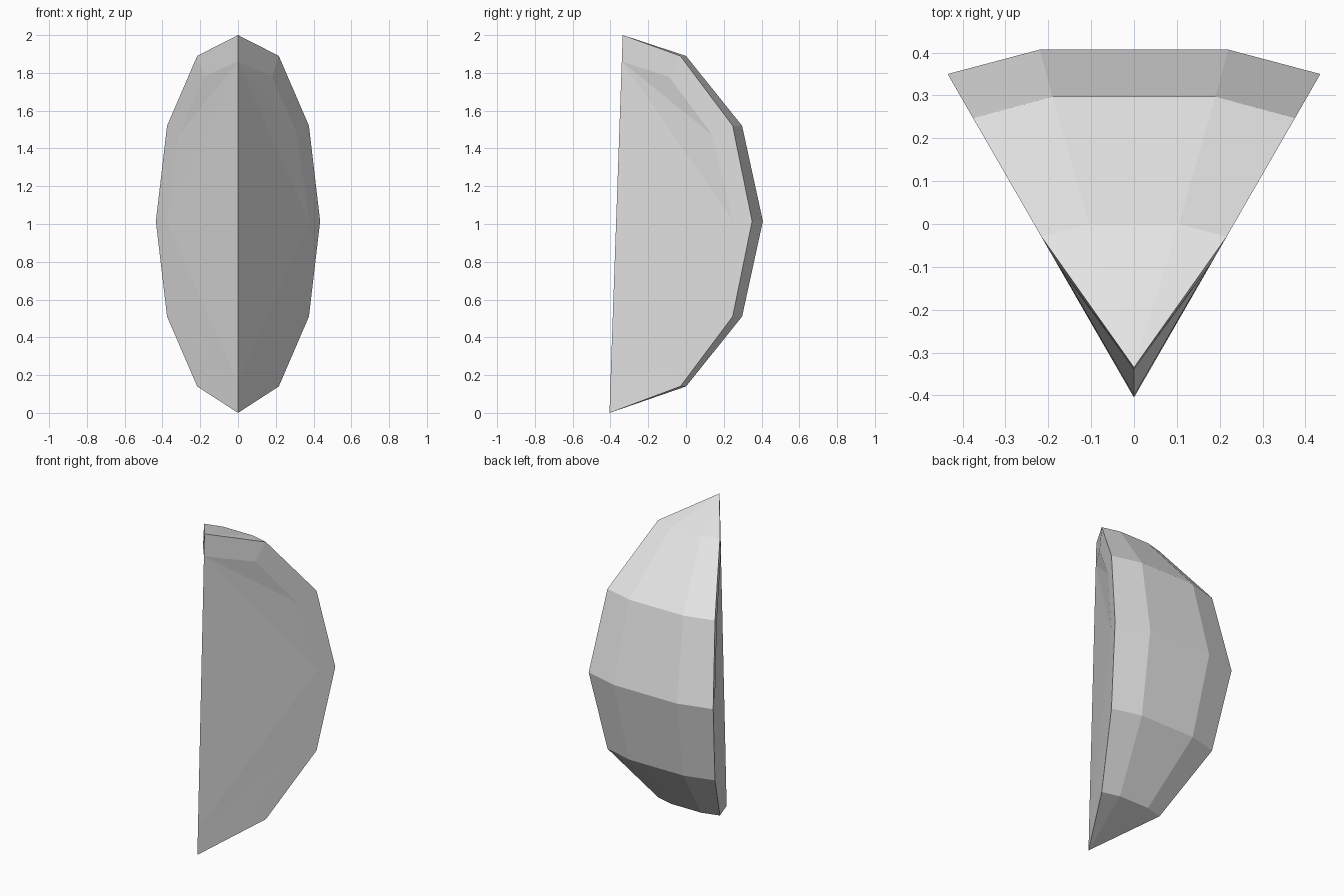
import bpy
import bmesh

cube = bpy.data.objects.get("Cube")
if cube:
    bpy.data.objects.remove(cube)

grey = bpy.data.materials.new("light grey")
grey.use_nodes = True
colour = (0.8, 0.8, 0.8, 1)
grey.diffuse_color = colour
grey.node_tree.nodes["Principled BSDF"].inputs["Base Color"].default_value = colour

FRONT_Y = -0.405   # where the two cut planes meet
SLOPE = 0.576      # half width gained per unit of depth


def on_cut(side, y, z):
    """Point on the left (1) or right (-1) cut plane."""
    return (side * SLOPE * (y - FRONT_Y), y, z)


bm = bmesh.new()
top = bm.verts.new((0, -0.335, 2.0))
bottom = bm.verts.new((0, FRONT_Y, 0.0))
core_top = bm.verts.new((0, -0.34, 1.86))
core_bottom = bm.verts.new((0, -0.40, 0.16))

# Rounded back: rings of rim, inner, inner, rim points
# Each ring: height, rim depth, inner half width, inner depth
rings = []
for z, rim_y, half, back_y in [(1.89, -0.03, 0.105, 0.0), (1.52, 0.247, 0.19, 0.297),
                               (1.015, 0.35, 0.22, 0.407), (0.51, 0.247, 0.19, 0.297),
                               (0.14, -0.03, 0.105, 0.0)]:
    points = [on_cut(-1, rim_y, z), (-half, back_y, z), (half, back_y, z), on_cut(1, rim_y, z)]
    rings.append([bm.verts.new(p) for p in points])

for i in range(3):
    bm.faces.new((top, rings[0][i], rings[0][i + 1]))
    bm.faces.new((bottom, rings[-1][i + 1], rings[-1][i]))
    for a, b in zip(rings, rings[1:]):
        bm.faces.new((a[i], b[i], b[i + 1], a[i + 1]))

# Cut sides: a border along the rim around a fan of flesh
for side, column in ((-1, 0), (1, 3)):
    rim = [top] + [r[column] for r in rings] + [bottom]
    inner = [bm.verts.new(on_cut(side, y, z)) for y, z in
             [(-0.09, 1.78), (0.14, 1.47), (0.25, 1.015), (0.14, 0.56), (-0.09, 0.24)]]
    flesh = [core_top] + inner + [core_bottom]
    for i in range(6):
        bm.faces.new((rim[i], rim[i + 1], flesh[i + 1], flesh[i]))
    for i in range(2):
        bm.faces.new((core_top, inner[i], inner[i + 1]))
        bm.faces.new((core_bottom, inner[4 - i], inner[3 - i]))
    bm.faces.new((core_top, inner[2], core_bottom))

bmesh.ops.recalc_face_normals(bm, faces=bm.faces)
mesh = bpy.data.meshes.new("wedge_slice")
bm.to_mesh(mesh)
bm.free()
mesh.materials.append(grey)
wedge = bpy.data.objects.new("wedge_slice", mesh)
bpy.context.collection.objects.link(wedge)
